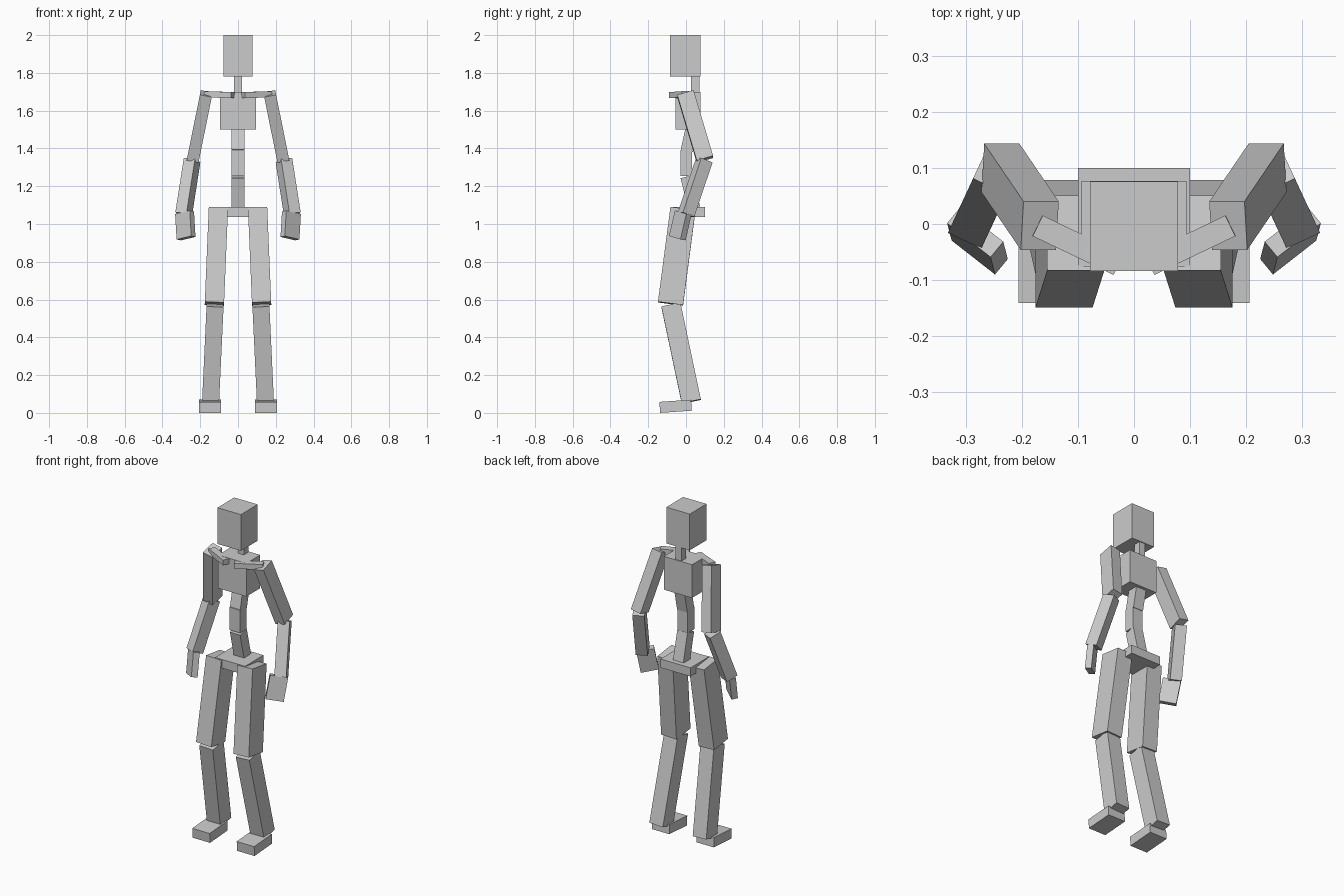
import bpy, math
from mathutils import Vector, Matrix


def limb(name, a, b, width, depth, turn=0.0, side=1):
    """Box running from point a to point b; turn swings its width direction about the vertical."""
    a = Vector((a[0] * side, a[1], a[2]))
    b = Vector((b[0] * side, b[1], b[2]))
    z = (a - b).normalized()
    t = math.radians(turn) * side
    y = Vector((-math.sin(t), math.cos(t), 0))
    y = (y - z * y.dot(z)).normalized()
    x = y.cross(z)
    rot = Matrix((x, y, z)).transposed().to_4x4()
    bpy.ops.mesh.primitive_cube_add(size=1)
    ob = bpy.context.object
    ob.name = name
    scale = Matrix.Diagonal((width, depth, (a - b).length, 1))
    ob.data.transform(Matrix.Translation((a + b) / 2) @ rot @ scale)
    return ob


# Head, neck, chest and pelvis
limb("head", (0, -0.004, 2.0), (0, -0.004, 1.782), 0.156, 0.16)
limb("neck", (0, 0.049, 1.79), (0, 0.049, 1.69), 0.04, 0.045)
limb("chest", (0, 0.011, 1.70), (0, 0.011, 1.50), 0.188, 0.132)
limb("pelvis", (0, 0.012, 1.09), (0, 0.012, 1.038), 0.20, 0.176)

# Curved lower spine
limb("spine_upper", (0, 0.03, 1.505), (0, 0.004, 1.387), 0.068, 0.065)
limb("spine_middle", (0, 0.001, 1.392), (0, 0.001, 1.255), 0.068, 0.062)
limb("spine_lower", (0, 0.003, 1.25), (0, 0.043, 1.085), 0.068, 0.065)

# Arms and legs, once per side (coordinates are for the +x side)
for side, tag in ((1, "left"), (-1, "right")):
    limb("collarbone_" + tag, (0.172, -0.003, 1.687), (0.028, -0.072, 1.682),
         0.032, 0.041, 25.6, side)
    limb("upper_arm_" + tag, (0.168, -0.003, 1.69), (0.238, 0.10, 1.343),
         0.064, 0.09, 0, side)
    limb("forearm_" + tag, (0.243, 0.097, 1.338), (0.288, 0.0, 1.05),
         0.066, 0.07, 25, side)
    limb("hand_" + tag, (0.283, -0.015, 1.06), (0.275, -0.046, 0.925),
         0.10, 0.036, 38, side)
    limb("thigh_" + tag, (0.104, -0.016, 1.08), (0.125, -0.082, 0.578),
         0.102, 0.134, 0, side)
    limb("shin_" + tag, (0.121, -0.08, 0.572), (0.145, 0.028, 0.06),
         0.09, 0.103, 0, side)
    # Foot runs front to back, tipped very slightly toward the toes
    foot = limb("foot_" + tag, (0.148, -0.057, 0.064), (0.148, -0.053, 0.006),
                0.116, 0.168, 0, side)
